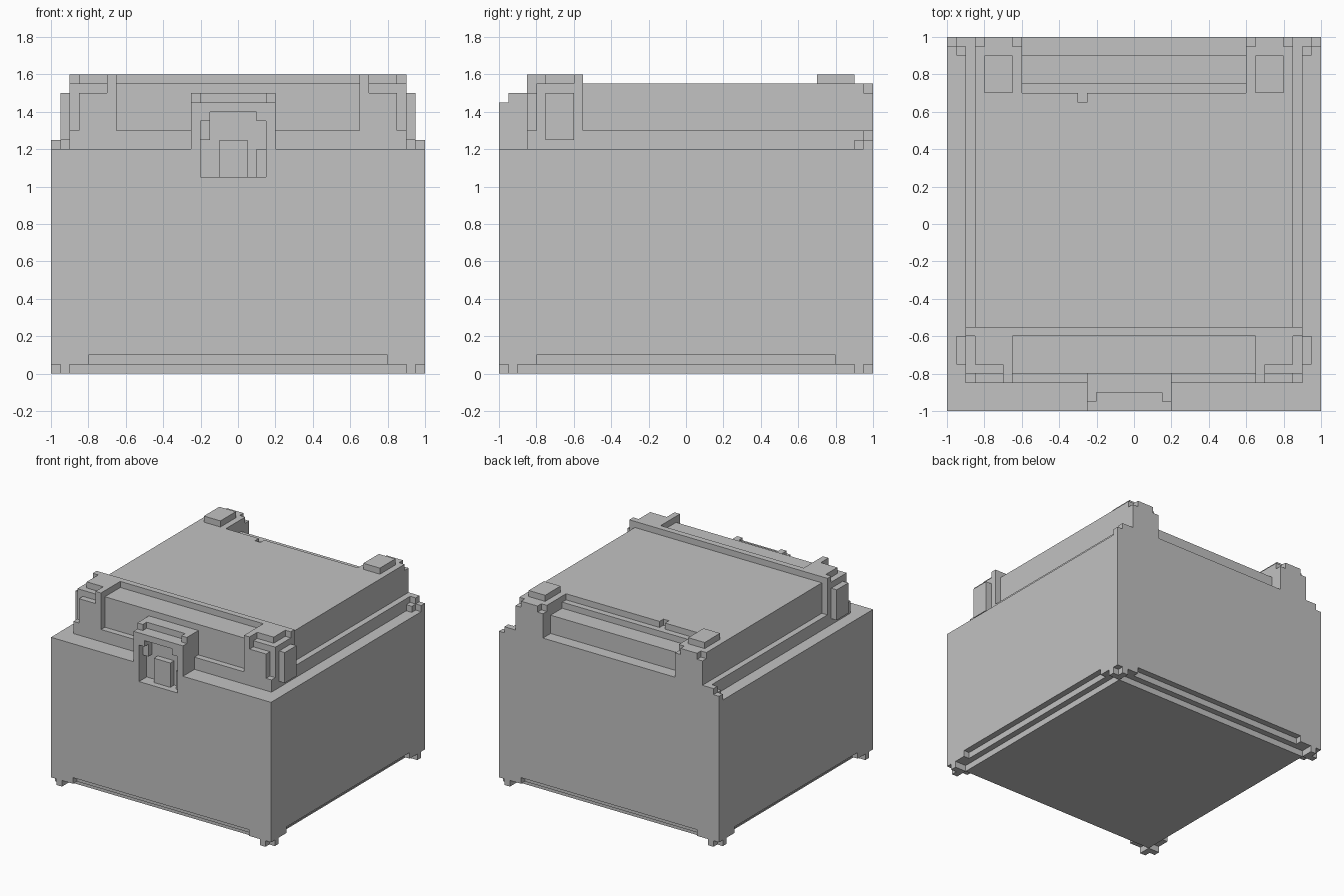
import bpy

cube = bpy.data.objects.get("Cube")
if cube:
    bpy.data.objects.remove(cube, do_unlink=True)

grey = bpy.data.materials.new("plain_grey")
grey.use_nodes = True
COLOUR = (0.54, 0.54, 0.54, 1)
grey.diffuse_color = COLOUR
grey.node_tree.nodes["Principled BSDF"].inputs["Base Color"].default_value = COLOUR


def box(name, x, y, z):
    """Axis-aligned block from its x, y and z ranges."""
    corners = [(a, b, c) for a in x for b in y for c in z]
    faces = [(0, 1, 3, 2), (4, 6, 7, 5), (0, 4, 5, 1),
             (2, 3, 7, 6), (0, 2, 6, 4), (1, 5, 7, 3)]
    mesh = bpy.data.meshes.new(name)
    mesh.from_pydata(corners, [], faces)
    mesh.materials.append(grey)
    ob = bpy.data.objects.new(name, mesh)
    bpy.context.scene.collection.objects.link(ob)
    return ob


def pair(name, x, y, z):
    """Block on the left side (+x) and its mirror image on the right."""
    box("left_" + name, x, y, z)
    box("right_" + name, (-x[1], -x[0]), y, z)


def cut(target, name, x, y, z):
    """Carve a block out of the target."""
    cutter = box(name, x, y, z)
    cutter.hide_render = True
    cutter.hide_viewport = True
    cutter.display_type = 'WIRE'
    mod = target.modifiers.new(name, 'BOOLEAN')
    mod.operation = 'DIFFERENCE'
    mod.solver = 'EXACT'
    mod.object = cutter


# Crate body with the latch slot
body = box("crate_body", (-1, 1), (-1, 1), (0.1, 1.2))
cut(body, "body_slot_cutter", (-0.2, 0.15), (-1.1, -0.9), (1.05, 1.3))

# Stepped underside and corner feet
box("base_step", (-0.95, 0.95), (-0.95, 0.95), (0.05, 0.1))
box("base_plate", (-0.9, 0.9), (-0.9, 0.9), (0, 0.05))
for end, s in (("front", -1), ("back", 1)):
    def span(a, b):
        return tuple(sorted((s * a, s * b)))
    pair(end + "_corner_step", (0.8, 1), span(0.8, 1), (0.05, 0.1))
    pair(end + "_foot_side", (0.9, 1), span(0.9, 0.95), (0, 0.05))
    pair(end + "_foot_end", (0.9, 0.95), span(0.95, 1), (0, 0.05))

# Lid: rim, panel and front wall
box("lid_rim", (-0.9, 0.9), (-0.85, 1), (1.2, 1.3))
panel = box("lid_panel", (-0.85, 0.85), (-0.55, 0.7), (1.3, 1.55))
cut(panel, "panel_notch_cutter", (-0.3, -0.25), (0.65, 0.8), (1.5, 1.7))
box("lid_front_wall", (-0.65, 0.65), (-0.8, -0.55), (1.3, 1.55))
box("lid_front_strip", (-0.9, 0.9), (-0.6, -0.55), (1.55, 1.6))

# Front corner armour
pair("corner_block", (0.65, 0.9), (-0.8, -0.55), (1.3, 1.55))
pair("corner_plate", (0.7, 0.85), (-0.85, -0.8), (1.3, 1.5))
pair("corner_rib", (0.65, 0.7), (-0.85, -0.6), (1.3, 1.6))
pair("corner_cap", (0.7, 0.85), (-0.75, -0.6), (1.55, 1.6))
pair("side_pad", (0.9, 0.95), (-0.75, -0.6), (1.25, 1.5))

# Back posts, caps and stepped recess between them
pair("back_post", (0.6, 0.85), (0.7, 1), (1.3, 1.5))
pair("back_post_top", (0.6, 0.85), (0.7, 0.95), (1.5, 1.55))
pair("back_post_tab", (0.65, 0.8), (0.95, 1), (1.5, 1.55))
pair("back_cap", (0.65, 0.8), (0.7, 0.9), (1.55, 1.6))
box("back_upper_step", (-0.6, 0.6), (0.7, 0.75), (1.3, 1.5))
box("back_lower_step", (-0.6, 0.6), (0.75, 0.9), (1.3, 1.45))

# Small hinge steps at the back corners
pair("hinge_outer", (0.95, 1), (0.95, 1), (1.2, 1.25))
pair("hinge_inner", (0.9, 0.95), (0.9, 0.95), (1.2, 1.25))
pair("hinge_post", (0.9, 0.95), (0.95, 1), (1.2, 1.3))

# Latch housing, hollow at the front
latch = box("latch_housing", (-0.25, 0.2), (-1, -0.8), (1.2, 1.5))
cut(latch, "latch_slot_cutter", (-0.2, 0.15), (-1.1, -0.9), (1.1, 1.35))
cut(latch, "latch_arch_cutter", (-0.15, 0.1), (-1.1, -0.9), (1.1, 1.4))
cut(latch, "latch_lip_cutter", (-0.3, 0.3), (-1.1, -0.95), (1.45, 1.6))
cut(latch, "latch_top_cutter", (-0.2, 0.15), (-1.1, -0.9), (1.45, 1.6))
box("latch_button", (-0.1, 0.05), (-0.95, -0.89), (1.05, 1.25))
box("latch_right_tooth", (-0.2, -0.15), (-0.95, -0.89), (1.25, 1.35))
box("latch_left_tooth", (0.1, 0.15), (-0.95, -0.89), (1.05, 1.2))
